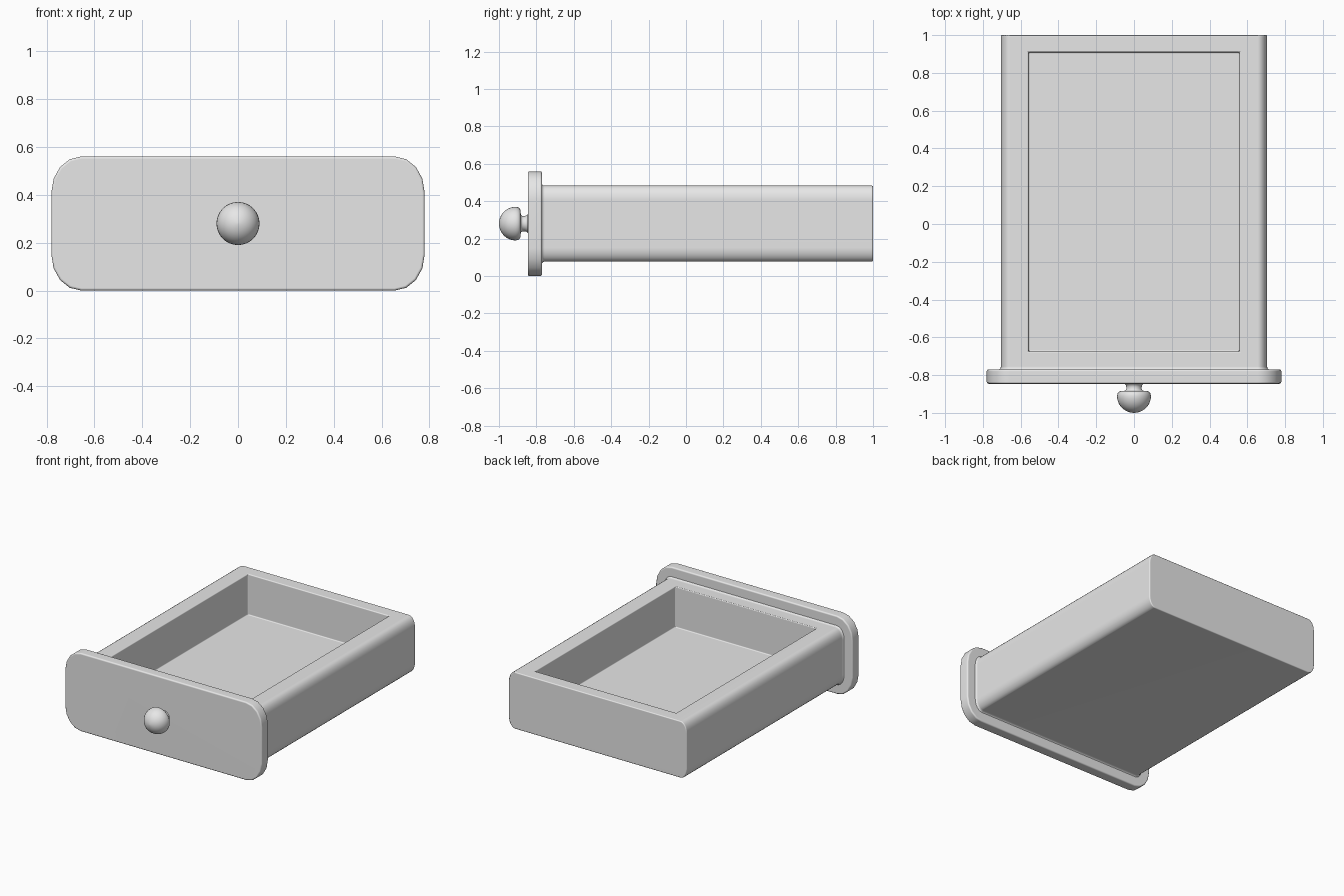
import bpy, bmesh, math

old = bpy.data.objects.get("Cube")
if old:
    bpy.data.objects.remove(old, do_unlink=True)

MID_Z = 0.28

grey = bpy.data.materials.new("light grey")
grey.use_nodes = True
grey.diffuse_color = (0.8, 0.8, 0.8, 1)
grey.node_tree.nodes["Principled BSDF"].inputs["Base Color"].default_value = (0.8, 0.8, 0.8, 1)


def make_object(name, bm):
    bmesh.ops.recalc_face_normals(bm, faces=bm.faces)
    mesh = bpy.data.meshes.new(name)
    bm.to_mesh(mesh)
    bm.free()
    mesh.materials.append(grey)
    obj = bpy.data.objects.new(name, mesh)
    bpy.context.collection.objects.link(obj)
    return obj


def activate(obj):
    bpy.ops.object.select_all(action='DESELECT')
    obj.select_set(True)
    bpy.context.view_layer.objects.active = obj


def finish(obj, bevel=0):
    """Apply the modifiers, soften the edges and smooth the shading."""
    activate(obj)
    if bevel:
        mod = obj.modifiers.new("soft_edges", 'BEVEL')
        mod.width = bevel
        mod.segments = 3
        mod.limit_method = 'ANGLE'
        mod.angle_limit = math.radians(50)
    for mod in list(obj.modifiers):
        bpy.ops.object.modifier_apply(modifier=mod.name)
    bpy.ops.object.shade_smooth_by_angle(angle=math.radians(38))
    weighted = obj.modifiers.new("flat_face_normals", 'WEIGHTED_NORMAL')
    weighted.keep_sharp = True


def rounded_rect(half_x, half_z, rx, rz, steps, grow=0):
    """Outline in x and z with elliptical corners, widened by grow."""
    points = []
    for quarter, (sx, sz) in enumerate([(1, 1), (-1, 1), (-1, -1), (1, -1)]):
        for i in range(steps + 1):
            a = math.pi / 2 * (quarter + i / steps)
            points.append((sx * (half_x - rx) + (rx + grow) * math.cos(a),
                           sz * (half_z - rz) + (rz + grow) * math.sin(a)))
    return points


def loft(name, sections):
    """Join outlines placed along y, closed at both ends."""
    bm = bmesh.new()
    rings = [[bm.verts.new((x, y, MID_Z + z)) for x, z in outline]
             for y, outline in sections]
    for a, b in zip(rings, rings[1:]):
        for i in range(len(a)):
            j = (i + 1) % len(a)
            bm.faces.new((a[i], a[j], b[j], b[i]))
    bm.faces.new(rings[0])
    bm.faces.new(rings[-1])
    return make_object(name, bm)


# Drawer box, with a small fillet where it meets the front panel
stations = [(-0.8, 0.016), (-0.774, 0.016), (-0.769, 0.007),
            (-0.764, 0.002), (-0.755, 0), (1.0, 0)]
box = loft("drawer_box", [(y, rounded_rect(0.705, 0.203, 0.05, 0.075, 6, grow))
                          for y, grow in stations])

# Storage cavity cut into the box
bm = bmesh.new()
bmesh.ops.create_cube(bm, size=1)
bmesh.ops.scale(bm, vec=(1.116, 1.584, 0.6), verts=bm.verts)
bmesh.ops.translate(bm, vec=(0, 0.117, 0.492), verts=bm.verts)
cutter = make_object("cavity_cutter", bm)
cutter.hide_render = True
cut = box.modifiers.new("cavity", 'BOOLEAN')
cut.operation = 'DIFFERENCE'
cut.solver = 'EXACT'
cut.object = cutter
finish(box, 0.007)
bpy.data.objects.remove(cutter, do_unlink=True)

# Front panel
outline = rounded_rect(0.78, 0.28, 0.125, 0.15, 4)
panel = loft("front_panel", [(-0.846, outline), (-0.77, outline)])
finish(panel, 0.01)

# Knob: a stem and a domed head, turned around the y axis
profile = [(-0.835, 0.05), (-0.847, 0.05), (-0.853, 0.043), (-0.862, 0.041),
           (-0.874, 0.041), (-0.881, 0.046), (-0.884, 0.055), (-0.885, 0.072),
           (-0.889, 0.081), (-0.897, 0.087)]
for i in range(9):
    a = math.pi / 2 * i / 9
    profile.append((-0.91 - 0.09 * math.sin(a), 0.09 * math.cos(a)))
profile.append((-0.9999, 0.002))
loft("knob", [(y, [(r * math.cos(t * math.tau / 32), r * math.sin(t * math.tau / 32))
                   for t in range(32)]) for y, r in profile])
finish(bpy.data.objects["knob"])
